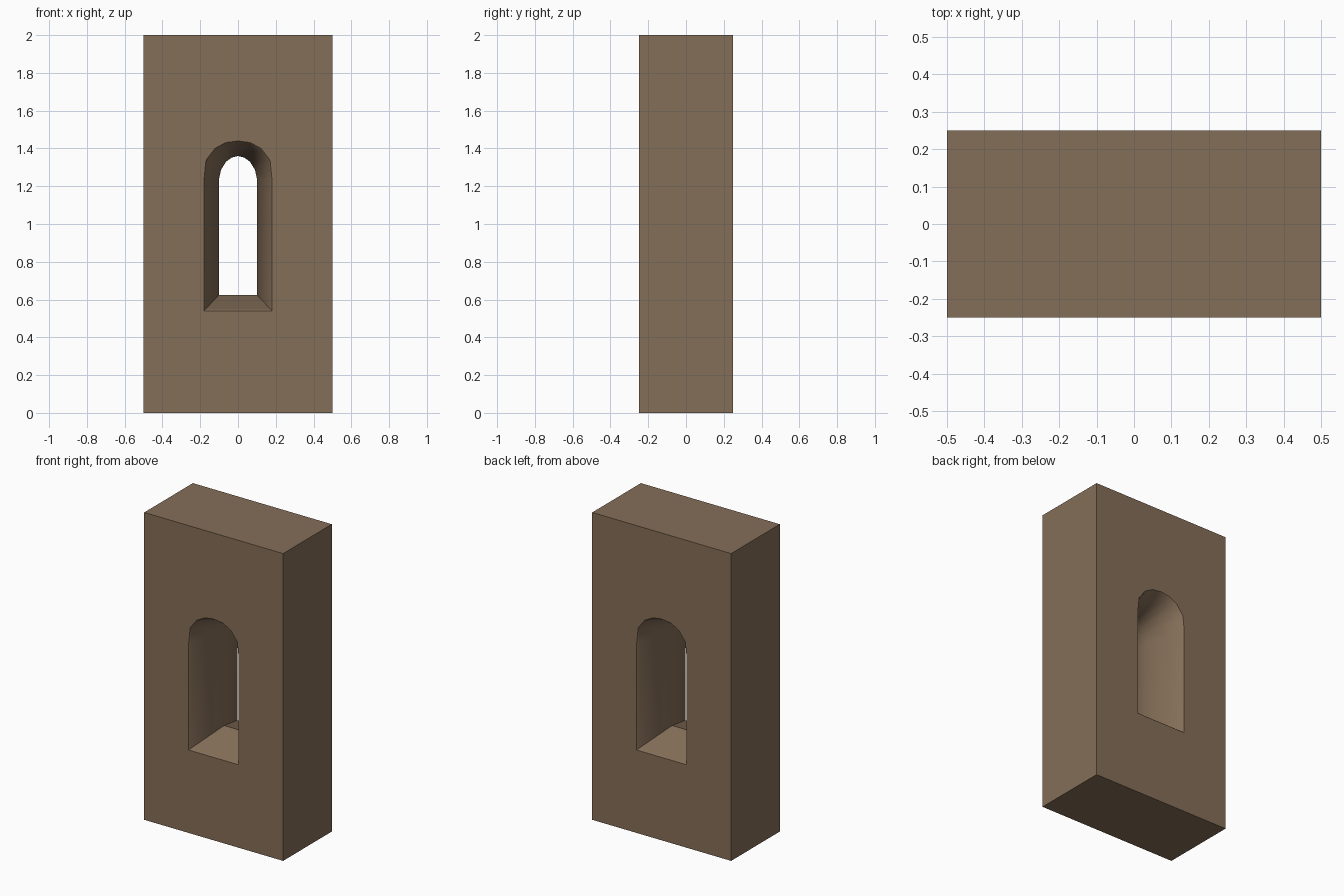
import bpy, bmesh

if "Cube" in bpy.data.objects:
    bpy.data.objects.remove(bpy.data.objects["Cube"])

stone = bpy.data.materials.new("brown stone")
stone.diffuse_color = (0.235, 0.158, 0.099, 1)
stone.use_nodes = True
stone.node_tree.nodes["Principled BSDF"].inputs["Base Color"].default_value = stone.diffuse_color

# Half outlines (x, z) of the arched opening: wall face and narrow throat
outer = [(.18, .54), (.18, 1.235), (.17, 1.337), (.122, 1.40), (.065, 1.431), (0, 1.44)]
inner = [(.10, .625), (.10, 1.24), (.09, 1.287), (.063, 1.33), (.033, 1.352), (0, 1.36)]


def full(half):
    return half + [(-x, z) for x, z in reversed(half[:-1])]


outer, inner = full(outer), full(inner)
n = len(outer)
bm = bmesh.new()


def ring(y, t):
    return [bm.verts.new((a[0] + (b[0] - a[0]) * t, y, a[1] + (b[1] - a[1]) * t))
            for a, b in zip(inner, outer)]


# Splayed reveal with a slightly eased rim on both wall faces
rings = [ring(y, t) for y, t in ((-.25, 1), (-.242, .92), (0, 0), (.242, .92), (.25, 1))]
for r, s in zip(rings, rings[1:]):
    for i in range(n):
        j = (i + 1) % n
        f = bm.faces.new((r[i], r[j], s[j], s[i]))
        f.smooth = i != n - 1      # sill stays flat

# Block faces around the opening
corners = [(-.5, 0), (.5, 0), (.5, 2), (-.5, 2)]
rects = []
for y, r in ((-.25, rings[0]), (.25, rings[-1])):
    c = [bm.verts.new((x, y, z)) for x, z in corners]
    rects.append(c)
    edges = [bm.edges.new((c[i], c[(i + 1) % 4])) for i in range(4)]
    edges += [bm.edges.get((r[i], r[(i + 1) % n])) for i in range(n)]
    bmesh.ops.triangle_fill(bm, edges=edges, use_beauty=True)
for i in range(4):
    j = (i + 1) % 4
    bm.faces.new((rects[0][i], rects[0][j], rects[1][j], rects[1][i]))

bmesh.ops.recalc_face_normals(bm, faces=bm.faces)
# Keep the throat edge, the jamb-to-sill corners and the block edges crisp
for e in bm.edges:
    if len(e.link_faces) == 2 and e.calc_face_angle() > .7:
        e.smooth = False

mesh = bpy.data.meshes.new("wall_with_window")
bm.to_mesh(mesh)
bm.free()
mesh.materials.append(stone)
wall = bpy.data.objects.new("wall_with_window", mesh)
bpy.context.collection.objects.link(wall)
